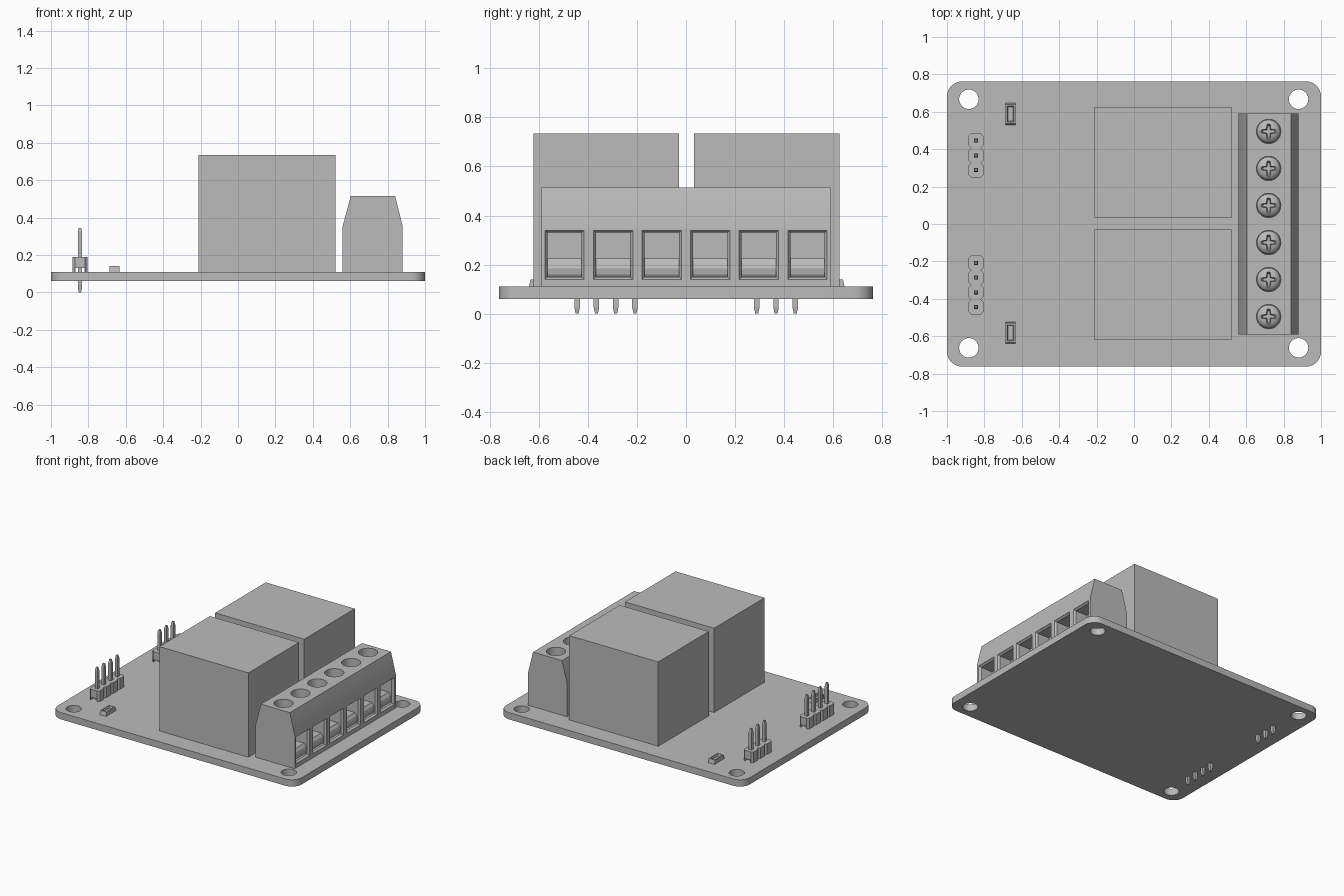
import bpy
import bmesh
from math import cos, sin, pi, radians

if "Cube" in bpy.data.objects:
    bpy.data.objects.remove(bpy.data.objects["Cube"])

GREY = (0.5, 0.5, 0.5, 1)
grey = bpy.data.materials.new("plain grey")
grey.use_nodes = True
grey.diffuse_color = GREY
grey.node_tree.nodes["Principled BSDF"].inputs["Base Color"].default_value = GREY


def loft(bm, rings):
    """Skin a list of equal-length rings and cap both ends."""
    loops = [[bm.verts.new(p) for p in ring] for ring in rings]
    n = len(loops[0])
    for a, b in zip(loops, loops[1:]):
        for i in range(n):
            j = (i + 1) % n
            bm.faces.new((a[i], a[j], b[j], b[i]))
    bm.faces.new(loops[0][::-1])
    bm.faces.new(loops[-1])


def flat(points, z):
    return [(x, y, z) for x, y in points]


def along_y(points, y):
    return [(x, y, z) for x, z in points]


def rect(cx, cy, hx, hy):
    return [(cx - hx, cy - hy), (cx + hx, cy - hy), (cx + hx, cy + hy), (cx - hx, cy + hy)]


def circle(cx, cy, r, n=32):
    return [(cx + r * cos(2 * pi * i / n), cy + r * sin(2 * pi * i / n)) for i in range(n)]


def rounded(hx, hy, r, n=8):
    pts = []
    for q, (sx, sy) in enumerate([(1, 1), (-1, 1), (-1, -1), (1, -1)]):
        for i in range(n + 1):
            a = (q + i / n) * pi / 2
            pts.append((sx * (hx - r) + r * cos(a), sy * (hy - r) + r * sin(a)))
    return pts


def build(name, solids):
    """Make one object from a list of lofted solids."""
    bm = bmesh.new()
    for rings in solids:
        loft(bm, rings)
    bmesh.ops.recalc_face_normals(bm, faces=bm.faces)
    mesh = bpy.data.meshes.new(name)
    bm.to_mesh(mesh)
    bm.free()
    mesh.materials.append(grey)
    obj = bpy.data.objects.new(name, mesh)
    bpy.context.collection.objects.link(obj)
    return obj


def cut(obj, solids):
    """Subtract lofted solids from an object."""
    cutter = build("cutter", solids)
    cutter.hide_render = True
    mod = obj.modifiers.new("cut", "BOOLEAN")
    mod.operation = "DIFFERENCE"
    mod.solver = "EXACT"
    mod.object = cutter
    bpy.context.view_layer.update()
    graph = bpy.context.evaluated_depsgraph_get()
    mesh = bpy.data.meshes.new_from_object(obj.evaluated_get(graph))
    obj.modifiers.clear()
    obj.data = mesh
    bpy.data.objects.remove(cutter)


def smooth(obj):
    bpy.ops.object.select_all(action="DESELECT")
    obj.select_set(True)
    bpy.context.view_layer.objects.active = obj
    bpy.ops.object.shade_smooth_by_angle(angle=radians(30))


TOP = 0.11

# Circuit board with four mounting holes
outline = rounded(1, 0.762, 0.08)
board = build("circuit_board", [[flat(outline, 0.06), flat(outline, TOP)]])
cut(board, [[flat(circle(x, y, 0.052), z) for z in (0, 0.2)]
            for x in (-0.883, 0.88) for y in (-0.662, 0.667)])
smooth(board)

# Two relay blocks
for name, y in (("front_relay", -0.325), ("back_relay", 0.329)):
    base = rect(0.155, y, 0.365, 0.296)
    build(name, [[flat(base, TOP), flat(base, 0.735)]])

# Terminal block with screw wells and wire openings
pitch = 0.198
slots = [(i - 2.5) * pitch for i in range(6)]
profile = [(0.56, TOP), (0.88, TOP), (0.88, 0.355), (0.84, 0.515), (0.603, 0.515), (0.56, 0.355)]
terminal = build("terminal_block", [[along_y(profile, -0.592), along_y(profile, 0.592)]])
cutters = []
for y in slots:
    cutters.append([flat(circle(0.72, y, 0.065), z) for z in (0.385, 0.6)])
    cutters.append([[(x, a, b) for a, b in rect(y, 0.24, 0.08 - d, 0.1 - d)]
                    for x, d in ((0.9, 0), (0.879, 0), (0.865, 0.01), (0.77, 0.01))])
cut(terminal, cutters)
smooth(terminal)

# Wire clamps at the bottom of each opening
lip = [(0.765, 0.145), (0.845, 0.145), (0.855, 0.16), (0.86, 0.185),
       (0.855, 0.205), (0.84, 0.225), (0.765, 0.225)]
build("wire_clamps", [[along_y(lip, y - 0.071), along_y(lip, y + 0.071)] for y in slots])

# Domed screws with a cross slot
dome = [(0.063, 0.38), (0.063, 0.395), (0.055, 0.409), (0.038, 0.419), (0.018, 0.424)]
screw = build("terminal_screw_1", [[flat(circle(0, 0, r), z) for r, z in dome]])


def cross(arm, w):
    pts = []
    for q in range(4):
        c, s = cos(q * pi / 2), sin(q * pi / 2)
        pts += [(x * c - y * s, x * s + y * c) for x, y in ((arm, -w), (arm, w), (w * 1.4, w * 1.4))]
    return pts


cut(screw, [[flat(cross(0.03, 0.006), 0.392), flat(cross(0.048, 0.01), 0.44)]])
smooth(screw)
for i, y in enumerate(slots):
    obj = screw
    if i:
        obj = screw.copy()
        obj.name = f"terminal_screw_{i + 1}"
        bpy.context.collection.objects.link(obj)
    obj.location = (0.72, y, 0)

# Pin headers: notched housing with a channel beneath, and tapered pins
PX, STEP = -0.845, 0.0785


def header(name, centre, count):
    ys = [centre + (i - (count - 1) / 2) * STEP for i in range(count)]
    h, k = STEP / 2, 0.014
    right = []
    for y in ys:
        right += [(0.026, y - h), (0.04, y - h + k), (0.04, y + h - k), (0.026, y + h)]
    right = [p for i, p in enumerate(right) if i == 0 or i % 4]
    shape = [(PX + x, y) for x, y in right] + [(PX - x, y) for x, y in reversed(right)]
    housing = build(name + "_housing", [[flat(shape, TOP), flat(shape, 0.19)]])
    channel = [(PX - 0.025, 0.1), (PX + 0.025, 0.1), (PX + 0.025, 0.13), (PX - 0.025, 0.13)]
    cut(housing, [[along_y(channel, centre - 0.3), along_y(channel, centre + 0.3)]])
    sections = ((0, 0.006), (0.025, 0.011), (0.32, 0.011), (0.345, 0.006))
    build(name + "_pins", [[flat(rect(PX, y, w, w), z) for z, w in sections] for y in ys])


header("back_header", 0.367, 3)
header("front_header", -0.326, 4)

# Indicator lamps with a shallow pocket on top
for name, y in (("front_lamp", -0.582), ("back_lamp", 0.588)):
    lamp = build(name, [[flat(rect(-0.66, y, 0.026, 0.058), TOP),
                         flat(rect(-0.66, y, 0.026, 0.052), 0.14)]])
    cut(lamp, [[flat(rect(-0.66, y, 0.014, 0.038), 0.125),
                flat(rect(-0.66, y, 0.02, 0.045), 0.145)]])
